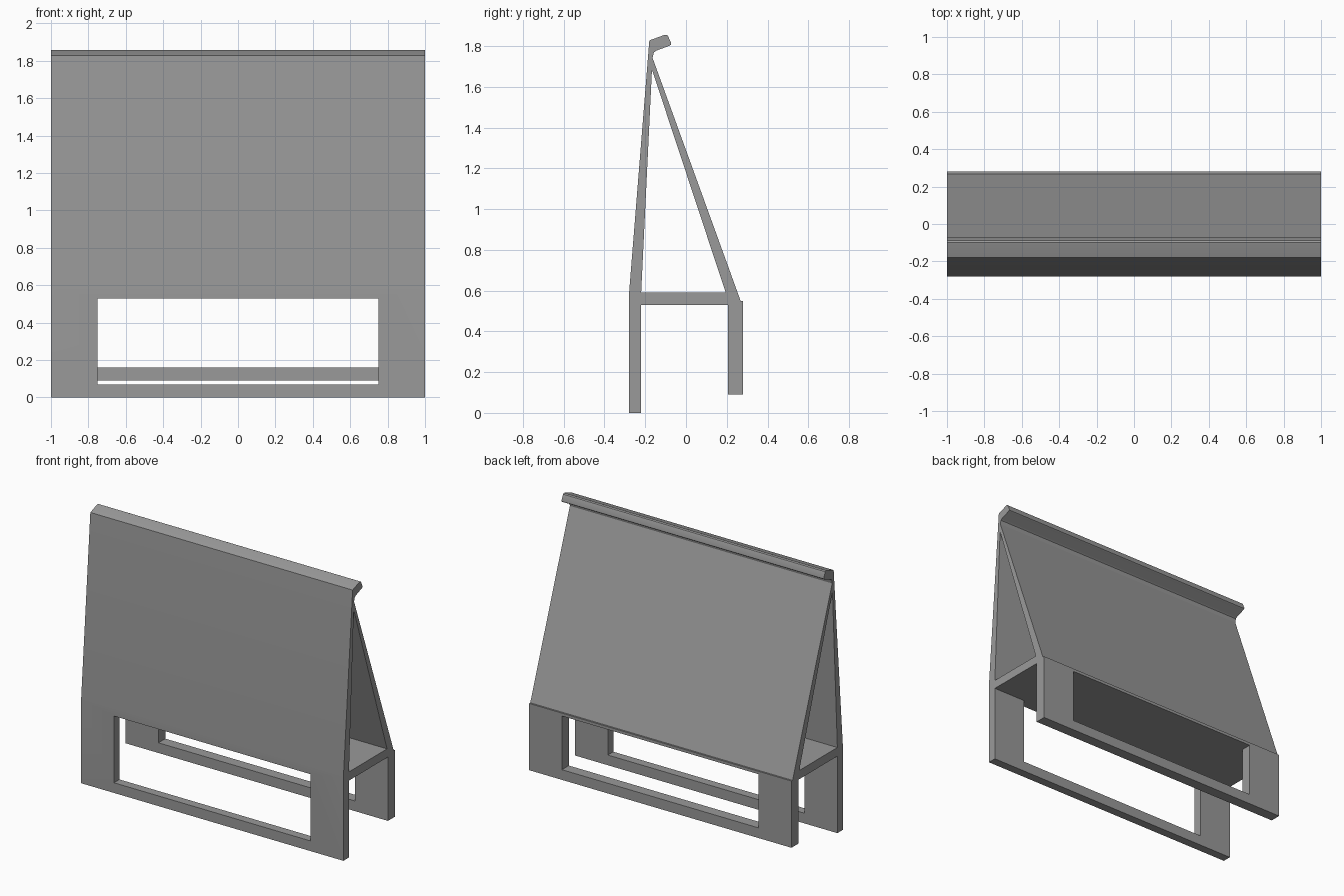
import bpy
import bmesh

if "Cube" in bpy.data.objects:
    bpy.data.objects.remove(bpy.data.objects["Cube"])

grey = bpy.data.materials.new("plain grey")
grey.diffuse_color = (0.32, 0.32, 0.32, 1)
grey.use_nodes = True
grey.node_tree.nodes["Principled BSDF"].inputs["Base Color"].default_value = grey.diffuse_color


def prism(name, outline, half_width):
    """Extrude a (y, z) outline along x, centred on x = 0."""
    bm = bmesh.new()
    face = bm.faces.new([bm.verts.new((-half_width, y, z)) for y, z in outline])
    ext = bmesh.ops.extrude_face_region(bm, geom=[face])
    verts = [v for v in ext["geom"] if isinstance(v, bmesh.types.BMVert)]
    bmesh.ops.translate(bm, verts=verts, vec=(2 * half_width, 0, 0))
    bmesh.ops.recalc_face_normals(bm, faces=bm.faces)
    mesh = bpy.data.meshes.new(name)
    bm.to_mesh(mesh)
    bm.free()
    mesh.materials.append(grey)
    obj = bpy.data.objects.new(name, mesh)
    bpy.context.collection.objects.link(obj)
    return obj


def rect(y0, y1, z0, z1):
    return [(y0, z0), (y1, z0), (y1, z1), (y0, z1)]


# Stand: front panel, hooked top lip, sloping back, back panel and shelf underside
stand = prism("stand", [
    (-0.28, 0), (-0.28, 0.58), (-0.18, 1.828),
    # rounded lip
    (-0.108, 1.854), (-0.098, 1.856), (-0.089, 1.851),
    (-0.073, 1.815), (-0.073, 1.808), (-0.08, 1.802),
    (-0.148, 1.777), (-0.158, 1.768), (-0.164, 1.742),
    # sloping back and back panel
    (0.268, 0.55), (0.28, 0.55), (0.28, 0.09), (0.205, 0.09),
    # shelf underside and front panel inside
    (0.205, 0.53), (-0.22, 0.53), (-0.22, 0)], 1)

# Cutters: triangular hollow, front window, back window
cutters = [
    prism("hollow_cutter", [(-0.22, 0.59), (0.195, 0.59), (-0.167, 1.685)], 1.1),
    prism("front_window_cutter", rect(-0.35, -0.15, 0.07, 0.53), 0.75),
    prism("back_window_cutter", rect(0.15, 0.35, 0.16, 0.53), 0.75),
]
for cutter in cutters:
    mod = stand.modifiers.new(cutter.name, "BOOLEAN")
    mod.operation = "DIFFERENCE"
    mod.solver = "EXACT"
    mod.object = cutter

# Apply the cuts and discard the cutters
bpy.context.view_layer.objects.active = stand
stand.select_set(True)
for mod in list(stand.modifiers):
    bpy.ops.object.modifier_apply(modifier=mod.name)
for cutter in cutters:
    bpy.data.objects.remove(cutter)
bpy.ops.object.shade_smooth_by_angle()
